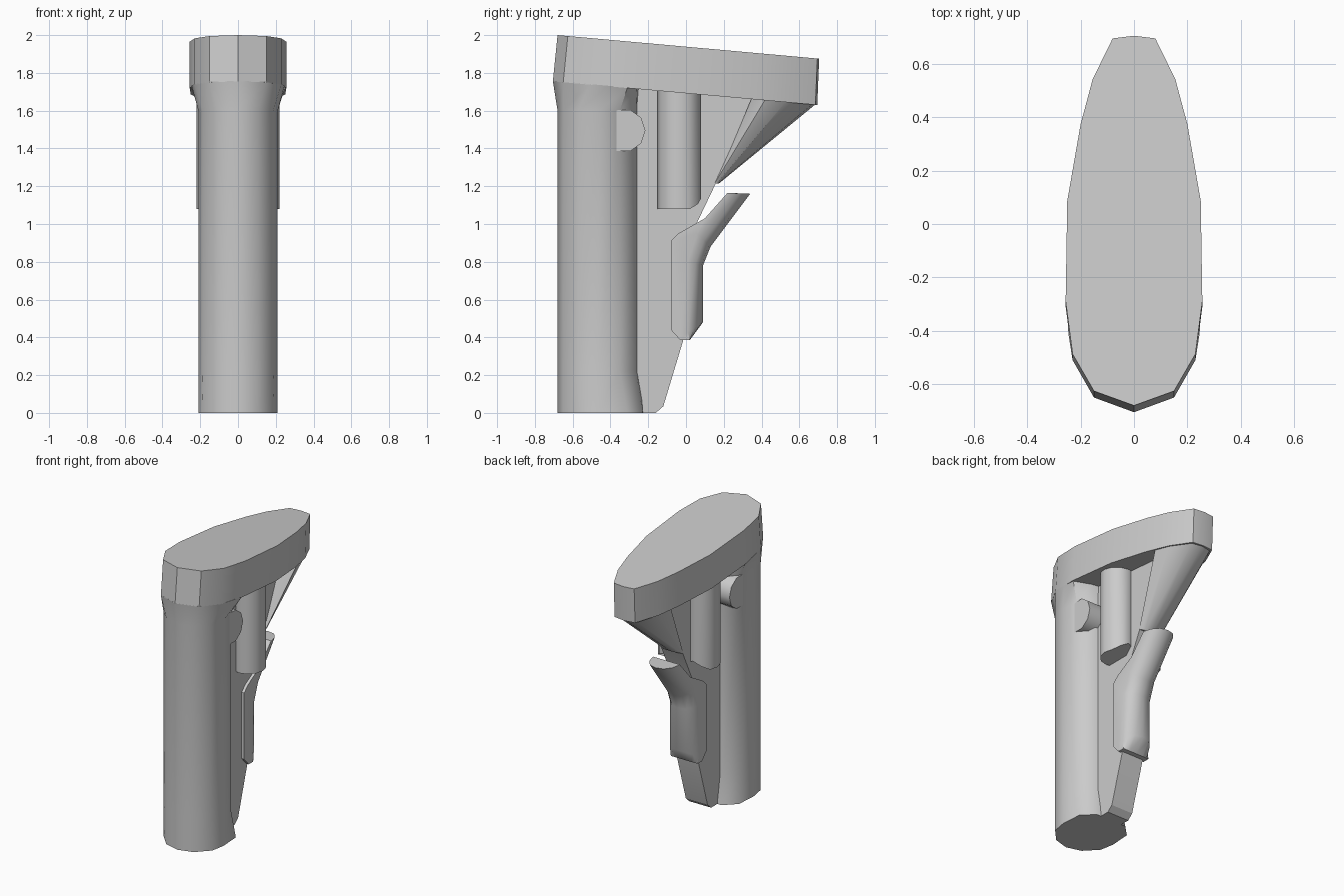
import bpy, bmesh, math

if "Cube" in bpy.data.objects:
    bpy.data.objects.remove(bpy.data.objects["Cube"])


def loft(name, rings, angle=40):
    """Skin a list of equal-length 3D rings and cap both ends."""
    bm = bmesh.new()
    vs = [[bm.verts.new(p) for p in r] for r in rings]
    n = len(vs[0])
    for a, b in zip(vs, vs[1:]):
        for i in range(n):
            j = (i + 1) % n
            bm.faces.new((a[i], a[j], b[j], b[i]))
    bm.faces.new(vs[0])
    bm.faces.new(vs[-1])
    bmesh.ops.recalc_face_normals(bm, faces=bm.faces)
    me = bpy.data.meshes.new(name)
    bm.to_mesh(me)
    bm.free()
    ob = bpy.data.objects.new(name, me)
    bpy.context.collection.objects.link(ob)
    bpy.ops.object.select_all(action='DESELECT')
    ob.select_set(True)
    bpy.context.view_layer.objects.active = ob
    bpy.ops.object.shade_smooth_by_angle(angle=math.radians(angle))
    return ob


def sym(half):
    """Mirror a half outline (first and last points may lie on x = 0)."""
    return half + [(-x, y) for x, y in reversed(half) if x > 1e-5]


def at(outline, z):
    return [(x, y, z(y) if callable(z) else z) for x, y in outline]


def pad_top(y):
    return 2.0 - 0.0902 * (y + 0.68)


def pad_bottom(y):
    return 1.755 - 0.0893 * (y + 0.705)


# Slanted egg-shaped shoulder pad
egg = sym([(0, -.705), (.15, -.65), (.23, -.51), (.256, -.31), (.25, .07),
           (.20, .36), (.155, .53), (.08, .685), (0, .695)])
egg_top = [(x, -.68 + (y + .705) * 1.385 / 1.40) for x, y in egg]
loft("shoulder_pad", [at(egg, pad_bottom), at(egg_top, pad_top)])

# Main tube, squared at the foot and flared under the pad
circle = sym([(0, -.68), (.107, -.65), (.186, -.57), (.21, -.46),
              (.186, -.35), (.107, -.265), (0, -.24)])
foot = sym([(0, -.68), (.107, -.65), (.192, -.56), (.21, -.46),
            (.20, -.31), (.12, -.23), (0, -.225)])
flare = sym([(0, -.705), (.15, -.65), (.23, -.51), (.246, -.41),
             (.25, -.31), (.14, -.26), (0, -.24)])
loft("main_tube", [at(foot, 0), at(circle, .22), at(circle, 1.6),
                   at(flare, lambda y: pad_bottom(y) + .003)])

# Central web behind the tube
web = [(-.32, 0), (-.16, 0), (-.12, .035), (-.01, .4), (.03, .9), (.055, 1.0),
       (.165, 1.23), (.35, 1.67), (.33, 1.72), (-.32, 1.74)]
loft("web", [[(x, y, z) for y, z in web] for x in (-.085, .085)], 25)

# Vertical storage tubes on both sides of the web
for side, name in ((-1, "left"), (1, "right")):
    ring = [(side * (.11 + .11 * math.cos(a)), -.035 + .115 * math.sin(a))
            for a in (math.tau * i / 12 for i in range(12))]
    loft(name + "_side_tube",
         [at(ring, lambda y: 1.08 + max(0, y - .05) * 1.9), at(ring, 1.72)])

# Flared brace running up to the rear of the pad
tip = sym([(0, .175), (.05, .17), (.08, .162), (.085, .152), (.05, .145)])
brace = sym([(0, .688), (.075, .672), (.148, .53), (.175, .42), (.06, .34)])
loft("rear_brace", [at(tip, 1.215),
                    at(brace, lambda y: pad_bottom(y) + .005)])

# Release lever: flat sides with a rounded back
front = [(.02, .385), (-.03, .385), (-.08, .44), (-.08, .91), (-.04, .95),
         (.10, 1.03), (.22, 1.165)]
back = [(.34, 1.16), (.13, .88), (.09, .78), (.09, .48)]
inner = [(.225, 1.164), (.06, .95), (.01, .80), (.01, .43)]
layers = [(-.105, 1), (-.09, .5), (-.055, .12), (0, 0),
          (.055, .12), (.09, .5), (.105, 1)]
loft("release_lever",
     [[(x, y, z) for y, z in front] +
      [(x, b[0] + (i[0] - b[0]) * t, b[1] + (i[1] - b[1]) * t)
       for b, i in zip(back, inner)] for x, t in layers])

# Cross socket for a strap
loft("strap_socket",
     [[(x, -.33 + .115 * math.cos(a), 1.495 + .115 * math.sin(a))
       for a in (math.tau * i / 10 for i in range(10))] for x in (-.19, .19)])
